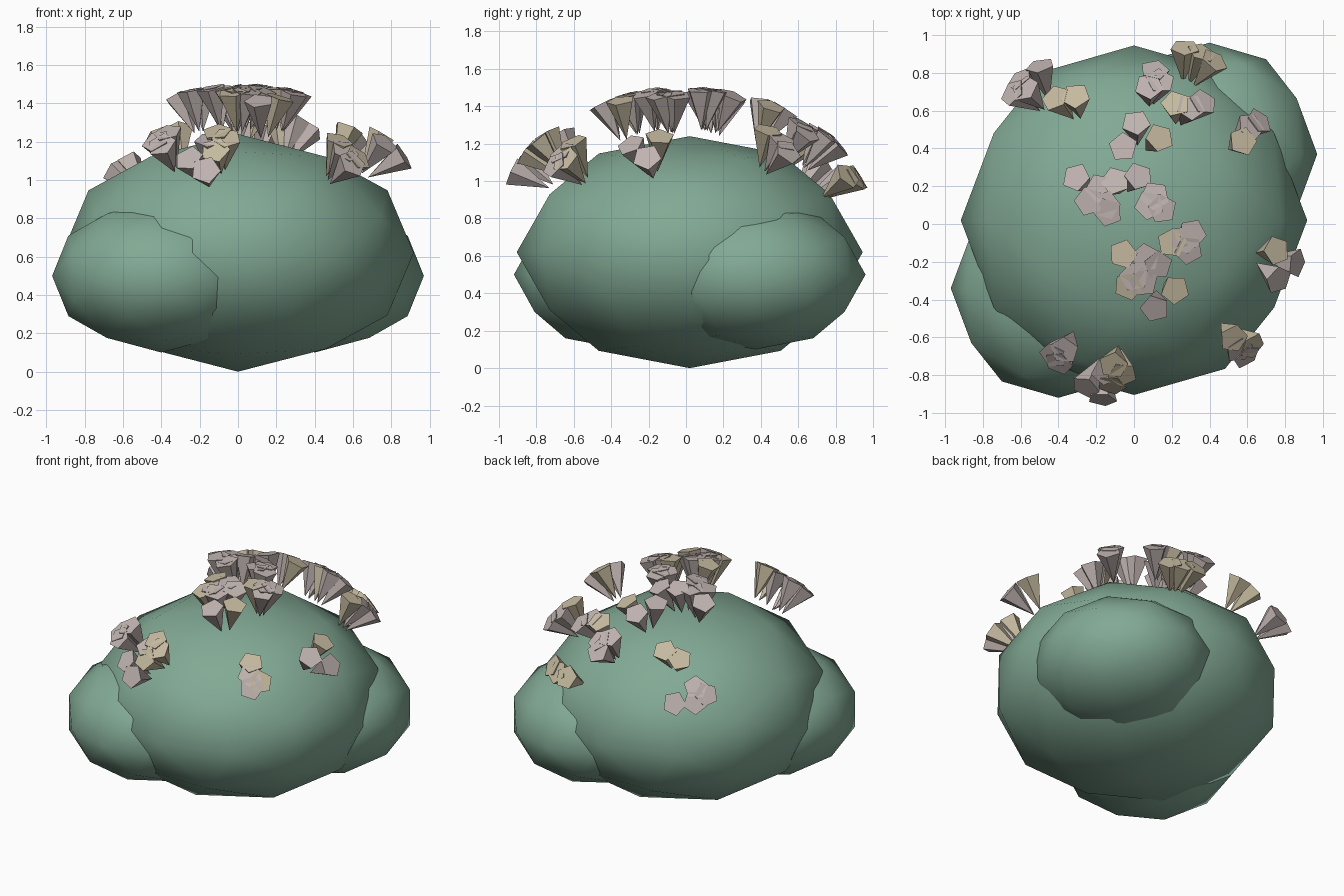
import bpy, bmesh, math
from mathutils import Vector, Matrix

if "Cube" in bpy.data.objects:
    bpy.data.objects.remove(bpy.data.objects["Cube"])


def material(name, rgb):
    m = bpy.data.materials.new(name)
    m.diffuse_color = (*rgb, 1)
    m.use_nodes = True
    m.node_tree.nodes["Principled BSDF"].inputs["Base Color"].default_value = m.diffuse_color
    return m


GREEN = material("leaf green", (0.225, 0.40, 0.30))
BEIGE = material("beige petal", (0.56, 0.49, 0.35))
MAUVE = material("mauve grey petal", (0.52, 0.45, 0.43))


def make_object(name, bm, mats, smooth):
    bmesh.ops.recalc_face_normals(bm, faces=bm.faces)
    for f in bm.faces:
        f.smooth = smooth
    me = bpy.data.meshes.new(name)
    bm.to_mesh(me)
    bm.free()
    for m in mats:
        me.materials.append(m)
    ob = bpy.data.objects.new(name, me)
    bpy.context.collection.objects.link(ob)
    return ob


# Rounded foliage: icosahedron with edges facing the axes, subdivided once
def foliage(name, centre, radii):
    bm = bmesh.new()
    phi = (1 + math.sqrt(5)) / 2
    for a in (-1, 1):
        for b in (-phi, phi):
            for co in ((a, b, 0), (0, a, b), (b, 0, a)):
                bm.verts.new(co)
    bmesh.ops.convex_hull(bm, input=bm.verts)
    bmesh.ops.subdivide_edges(bm, edges=bm.edges[:], cuts=1, use_grid_fill=True)
    for v in bm.verts:
        n = v.co.normalized()
        v.co = [c + r * k for c, r, k in zip(centre, radii, n)]
    bmesh.ops.triangulate(bm, faces=bm.faces[:])
    return make_object(name, bm, [GREEN], True)


foliage("main_bush", (0, 0.02, 0.62), (0.917, 0.925, 0.62))
foliage("front_left_bush", (-0.40, -0.34, 0.50), (0.57, 0.58, 0.40))
foliage("back_right_bush", (0.40, 0.37, 0.50), (0.57, 0.59, 0.40))

# Flower clusters: b = beige, m = mauve, with the x, y of each flower's open end
CLUSTERS = [
    [("b", .27, .94), ("b", .36, .91), ("b", .43, .87)],
    [("m", .11, .82), ("m", .08, .73), ("m", .14, .76)],
    [("b", .22, .64), ("m", .30, .62), ("m", .37, .65)],
    [("m", .01, .54), ("m", -.06, .41), ("b", .14, .46)],
    [("m", .67, .55), ("b", .58, .44), ("m", .62, .52)],
    [("m", -.50, .85), ("m", -.61, .77), ("m", -.65, .70), ("m", -.58, .72)],
    [("b", -.42, .67), ("b", -.31, .68)],
    [("m", -.31, .25), ("m", -.24, .12), ("m", -.18, .19)],
    [("m", -.15, .10), ("m", -.10, .23), ("m", .03, .26), ("m", -.14, .06)],
    [("m", .11, .15), ("m", .15, .08), ("m", .08, .10)],
    [("m", .27, -.08), ("m", .31, -.05), ("b", .20, -.10), ("m", .29, -.14)],
    [("b", -.06, -.16), ("m", .06, -.18), ("m", .13, -.22)],
    [("m", 0, -.28), ("b", -.03, -.33), ("m", .05, -.31)],
    [("b", .22, -.35), ("m", .11, -.45)],
    [("b", .76, -.14), ("m", .87, -.21), ("m", .77, -.30)],
    [("b", .53, -.61), ("b", .63, -.65), ("m", .60, -.71), ("m", .56, -.67)],
    [("m", -.43, -.70), ("m", -.37, -.67), ("m", -.40, -.74)],
    [("m", -.26, -.87), ("m", -.17, -.94), ("m", -.15, -.79)],
    [("b", -.06, -.80), ("b", -.11, -.75), ("b", -.12, -.86)],
]
A, C, Z0 = 1.10, 0.88, 0.62      # dome on which the open ends sit
LENGTH, RADIUS = 0.22, 0.08


def tip_and_root(x, y):
    dz = C * math.sqrt(1 - (x * x + y * y) / A ** 2)
    n = Vector((x / A ** 2, y / A ** 2, dz / C ** 2)).normalized()
    tip = Vector((x, y, Z0 + dz))
    return tip, tip - n * LENGTH


# Five-sided cone flowers that lean out from near a shared root
for i, cluster in enumerate(CLUSTERS):
    bm = bmesh.new()
    pairs = [tip_and_root(x, y) for _, x, y in cluster]
    shared = sum((r for _, r in pairs), Vector()) / len(pairs)
    for j, ((colour, x, y), (tip, root)) in enumerate(zip(cluster, pairs)):
        root = root.lerp(shared, 0.6)
        axis = (tip - root).normalized()
        tip = root + axis * LENGTH
        rot = axis.to_track_quat('Z', 'Y').to_matrix().to_4x4()
        spin = Matrix.Rotation(1.7 * i + 0.9 * j, 4, 'Z')
        new = bmesh.ops.create_cone(
            bm, cap_ends=True, segments=5, radius1=0, radius2=RADIUS, depth=LENGTH,
            matrix=Matrix.Translation((root + tip) / 2) @ rot @ spin)["verts"]
        for f in {f for v in new for f in v.link_faces}:
            f.material_index = 0 if colour == "b" else 1
    bmesh.ops.remove_doubles(bm, verts=bm.verts, dist=1e-5)
    make_object(f"flower_cluster_{i + 1}", bm, [BEIGE, MAUVE], False)
